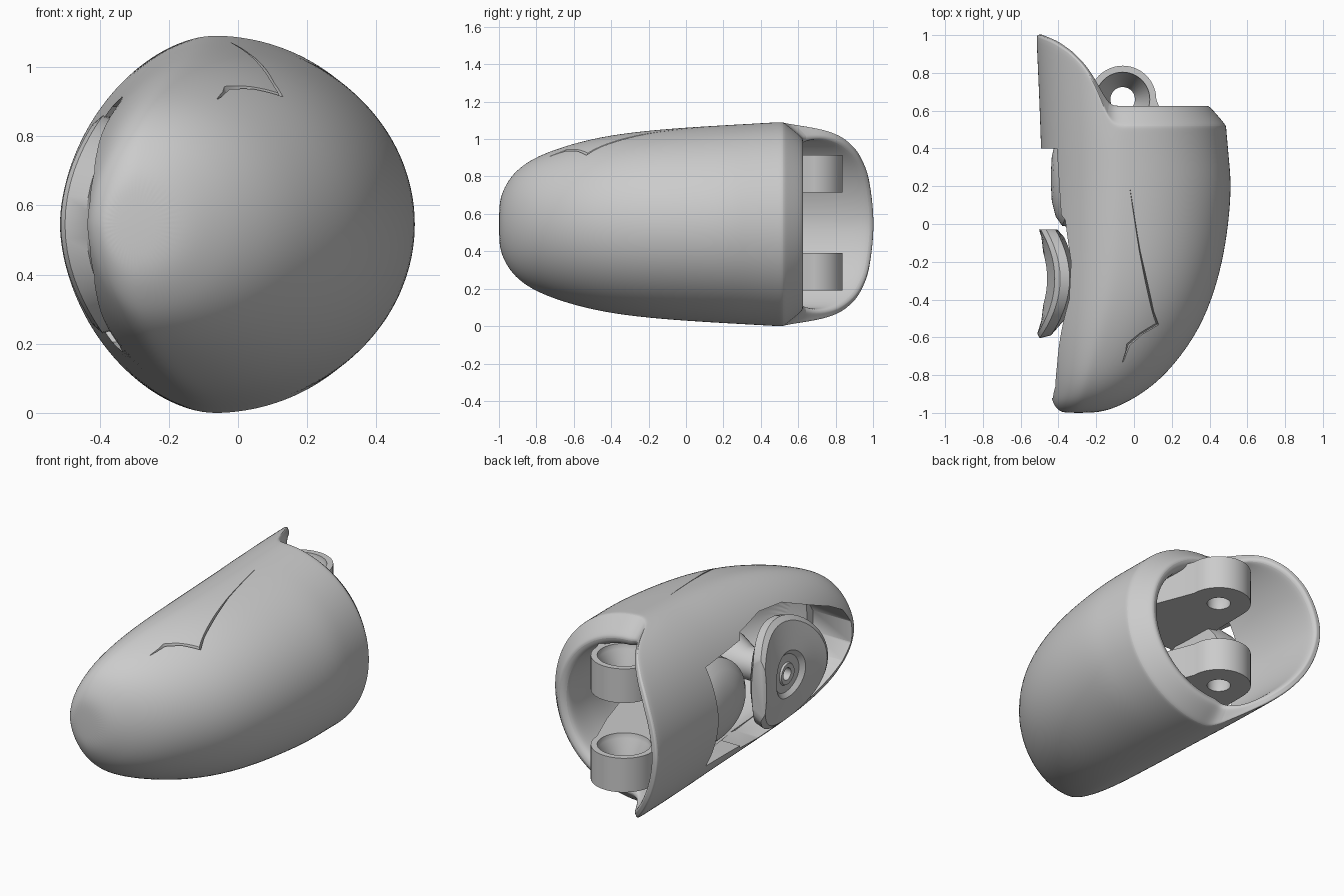
import bpy, bmesh
from math import sin, cos, pi, radians
from mathutils import Vector

if "Cube" in bpy.data.objects:
    bpy.data.objects.remove(bpy.data.objects["Cube"])

ZC = 0.545
N = 48

# y, left x, crest x, right x, half height of the shell
SECTIONS = [(-1.0, -.37, -.30, -.22, .09), (-.988, -.40, -.29, -.14, .16), (-.95, -.43, -.28, -.05, .235),
            (-.9, -.44, -.26, .04, .295), (-.8, -.455, -.23, .17, .365), (-.6, -.475, -.17, .325, .435),
            (-.4, -.48, -.12, .415, .478), (-.2, -.485, -.09, .47, .502), (0, -.485, -.08, .502, .518),
            (.2, -.488, -.07, .517, .53), (.5, -.495, -.07, .49, .547), (1.0, -.518, -.07, .47, .547)]
# x, y of the rear edge seen from above
EDGE = [(-.518, 1.01), (-.42, .97), (-.33, .91), (-.25, .825), (-.2, .75), (-.175, .67), (-.15, .63), (.6, .63)]


def lerp(table, v):
    if v <= table[0][0]:
        return table[0][1:]
    for a, b in zip(table, table[1:]):
        if v <= b[0]:
            f = (v - a[0]) / (b[0] - a[0])
            return [p + (q - p) * f for p, q in zip(a[1:], b[1:])]
    return table[-1][1:]


def skin(y, ang, inset=0.0):
    xl, cx, xr, h = lerp(SECTIONS, y)
    c, s = cos(ang), sin(ang)
    if c < 0:
        e = 2 / 1.8
        c, s = -abs(c) ** e, (1 if s > 0 else -1) * abs(s) ** e
    w = max((xr - cx if c > 0 else cx - xl) - inset, .02)
    return Vector((cx + w * c, y, ZC + max(h - inset, .02) * s))


def make(name, bm, angle=35):
    bmesh.ops.recalc_face_normals(bm, faces=bm.faces)
    if bm.calc_volume(signed=True) < 0:
        bmesh.ops.reverse_faces(bm, faces=bm.faces)
    me = bpy.data.meshes.new(name)
    bm.to_mesh(me)
    bm.free()
    ob = bpy.data.objects.new(name, me)
    bpy.context.collection.objects.link(ob)
    smooth(ob, angle)
    return ob


def activate(ob):
    bpy.ops.object.select_all(action='DESELECT')
    ob.select_set(True)
    bpy.context.view_layer.objects.active = ob


def smooth(ob, angle=35):
    activate(ob)
    bpy.ops.object.shade_smooth_by_angle(angle=radians(angle))


def loft(name, rows, closed=False, angle=35):
    bm = bmesh.new()
    rings = [[bm.verts.new(p) for p in r] for r in rows]
    n = len(rings[0])
    for a, b in zip(rings, rings[1:] + (rings[:1] if closed else [])):
        for i in range(n):
            bm.faces.new((a[i], a[(i + 1) % n], b[(i + 1) % n], b[i]))
    if not closed:
        bm.faces.new(rings[0])
        bm.faces.new(rings[-1])
    return make(name, bm, angle)


def cut(ob, cutter):
    # keep the first solver result that leaves most of the part standing
    before = len(ob.data.polygons)
    for solver in ('MANIFOLD', 'EXACT', 'FLOAT'):
        m = ob.modifiers.new("cut", 'BOOLEAN')
        m.operation, m.object, m.solver = 'DIFFERENCE', cutter, solver
        dg = bpy.context.evaluated_depsgraph_get()
        res = bpy.data.meshes.new_from_object(ob.evaluated_get(dg))
        ob.modifiers.remove(m)
        if len(res.polygons) > before * .5 and len(res.polygons) != before:
            ob.data = res
            break
    bpy.data.objects.remove(cutter)


def disc(name, profile, y, z, closed=False, bend=0.0):
    # profile of (radius, x) turned about the x axis, then bent back above and below
    return loft(name, [[(x + bend * (r * sin(2 * pi * i / N)) ** 2, y + r * cos(2 * pi * i / N),
                         z + r * sin(2 * pi * i / N)) for i in range(N)] for r, x in profile], closed)


# Hollow fingertip shell with rear tongue on the left
angles = [2 * pi * (i + .5) / N for i in range(N)]


def row(f, inset, back, bevel=0.0):
    out = []
    for a in angles:
        x = skin(.6, a).x
        flat = min(max((x + .2) / .1, 0), 1)
        end = lerp(EDGE, x)[0] - back - bevel * flat
        t = inset if inset <= .02 else inset * (.35 + .65 * flat)
        out.append(skin(.3 + (end - .3) * f, a, t))
    return out


rows = [[skin(s[0], a) for a in angles] for s in SECTIONS[:10]]
rows += [row(f, 0, 0, .11) for f in (.1, .5, .9, 1)]
rows += [row(1, .015, 0, .09), row(1, .08, 0, .01), row(1, .1, 0), row(1, .14, .015), row(1, .15, .06)]
rows += [row(f, .15, .06) for f in (.6, .1)]
rows += [[skin(y, a, .11) for a in angles] for y in (.1, -.2, -.5, -.7, -.8, -.87)]
shell = loft("fingertip_shell", rows)
sub = shell.modifiers.new("smooth", 'SUBSURF')
sub.levels = 2
activate(shell)
bpy.ops.object.modifier_apply(modifier=sub.name)

# Opening in the left face
half = [(.40, .29), (.2, .30), (.05, .31), (.02, .34), (-.2, .37), (-.4, .35), (-.6, .27),
        (-.75, .21), (-.86, .15), (-.92, .06)]
outline = [(y, ZC + d) for y, d in half] + [(y, ZC - d) for y, d in reversed(half)]
cut(shell, loft("opening_cutter", [[(x, y, z) for y, z in outline] for x in (-.8, -.18)]))

# Crack across the top
crack = []
for x, y, w in [(-.02, .18, .002), (.03, -.14, .008), (.10, -.46, .014), (.125, -.53, .018),
                (.04, -.58, .018), (-.03, -.64, .02), (-.06, -.73, .004)]:
    xl, cx, xr, h = lerp(SECTIONS, y)
    z = ZC + h * max(1 - ((x - cx) / (xr - cx)) ** 2, 0) ** .5
    crack.append([(x - w, y + w * .5, z + .04), (x + w, y - w * .5, z + .04), (x, y, z - .012 - w)])
cut(shell, loft("crack_cutter", crack))
smooth(shell, 35)

# Pair of hinge lugs, bores countersunk from above
hx, hy, hr = -.06, .66, .178
plan = [(hx + hr * cos(a), hy + hr * sin(a)) for a in [pi * i / 24 for i in range(25)]]
plan += [(-.24, .45), (-.28, .2), (-.2, .1), (.16, .1), (.26, .25), (.2, .45)]
for label, z0 in (("upper", ZC + .17), ("lower", ZC - .355)):
    lug = loft(label + "_hinge_lug", [[(x, y, z0 + d) for x, y in plan] for d in (0, .2)])
    bore = [(.065, -.05), (.065, .06), (.14, .17), (.15, .25)]
    cut(lug, loft("bore_cutter", [[(hx + r * cos(2 * pi * i / N), hy + r * sin(2 * pi * i / N), z0 + d)
                                   for i in range(N)] for r, d in bore]))
    smooth(lug, 35)

# Dished touch pad with centre hole, flat on its rear edge
pad = disc("touch_pad", [(.035, -.40), (.035, -.455), (.06, -.46), (.065, -.45), (.11, -.455), (.135, -.48),
                         (.22, -.49), (.29, -.512), (.315, -.50), (.30, -.44), (.22, -.37), (.1, -.345),
                         (.035, -.345)], -.29, ZC, True, 1.1)
trim = [(-.03, ZC - .5), (.3, ZC - .5), (.3, ZC + .5), (-.03, ZC + .5)]
cut(pad, loft("pad_trim", [[(x, y, z) for y, z in trim] for x in (-.8, 0)]))
smooth(pad, 35)

# Post carrying the pad and rounded inner carrier beside it
disc("pad_post", [(.09, -.36), (.09, -.2), (.14, -.1), (.14, .33)], -.29, ZC)
disc("inner_carrier", [(.03, -.44), (.12, -.435), (.2, -.415), (.25, -.38), (.26, -.3), (.24, -.22)],
     .24, ZC, False, .8)
